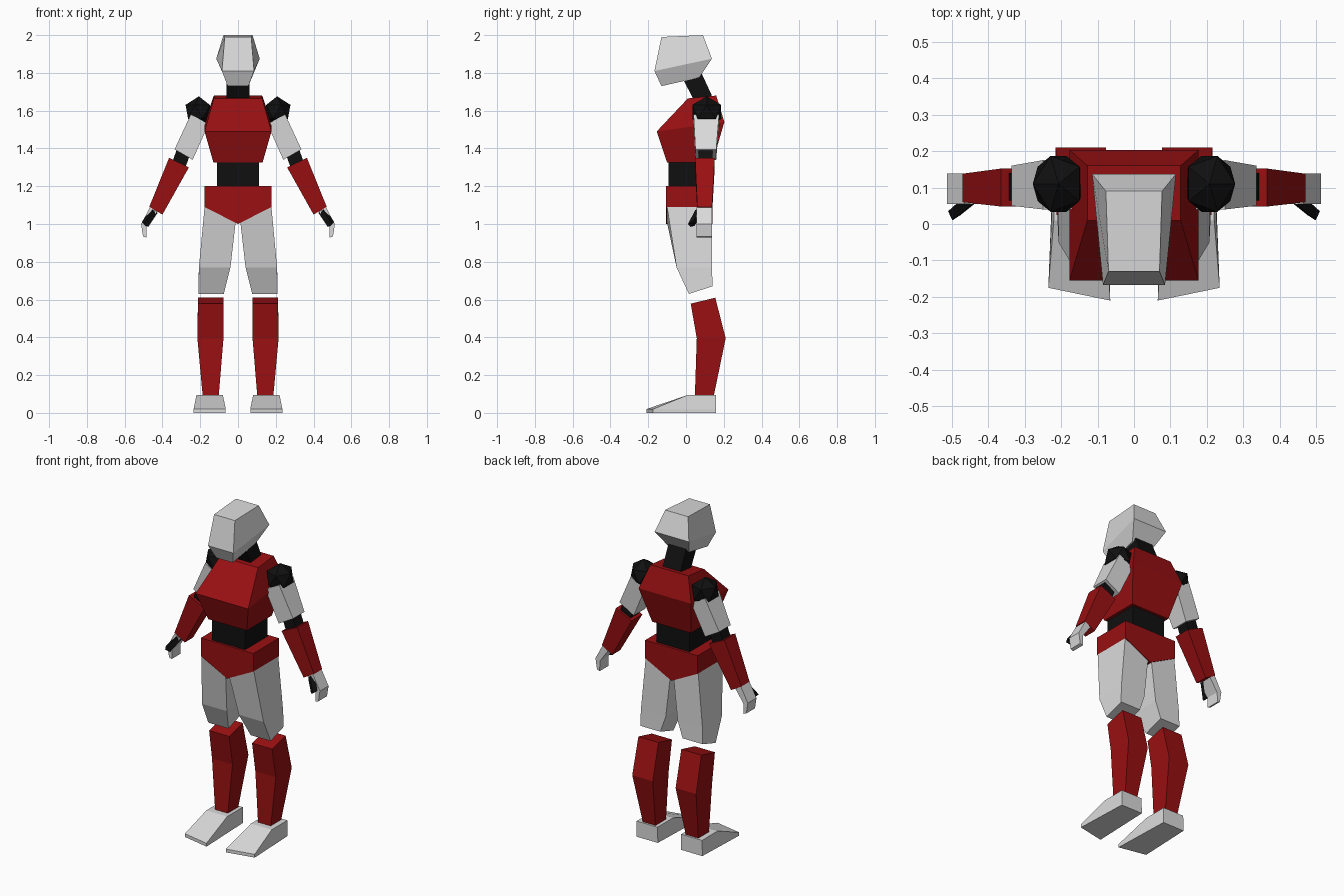
import bpy, bmesh


def material(name, rgb):
    m = bpy.data.materials.new(name)
    m.diffuse_color = (*rgb, 1)
    return m


RED = material("dark red", (0.32, 0.005, 0.006))
WHITE = material("light grey", (0.70, 0.70, 0.70))
BLACK = material("black", (0.005, 0.005, 0.005))


def finish(name, bm, mat, mirror):
    bmesh.ops.recalc_face_normals(bm, faces=bm.faces)
    me = bpy.data.meshes.new(name)
    bm.to_mesh(me)
    bm.free()
    me.materials.append(mat)
    ob = bpy.data.objects.new(name, me)
    bpy.context.collection.objects.link(ob)
    if mirror:
        ob.modifiers.new("Mirror", 'MIRROR')
    return ob


def loft(name, rings, mat, mirror=False):
    """Skin a stack of rings and cap both ends."""
    bm = bmesh.new()
    loops = [[bm.verts.new(p) for p in r] for r in rings]
    n = len(loops[0])
    for a, b in zip(loops, loops[1:]):
        for i in range(n):
            j = (i + 1) % n
            bm.faces.new((a[i], a[j], b[j], b[i]))
    bm.faces.new(loops[0])
    bm.faces.new(loops[-1])
    return finish(name, bm, mat, mirror)


def pitch(x0, x1, yf, zf, yb, zb):
    """Ring with separate heights at the front and back edges."""
    return [(x0, yf, zf), (x1, yf, zf), (x1, yb, zb), (x0, yb, zb)]


def sym(wf, wb, yf, zf, yb, zb):
    """Centred ring with front and back half widths."""
    return [(-wf, yf, zf), (wf, yf, zf), (wb, yb, zb), (-wb, yb, zb)]


def roll(outer, inner, yf, yb):
    """Ring with separate (x, z) at the outer and inner edges."""
    (xo, zo), (xi, zi) = outer, inner
    return [(xi, yf, zi), (xo, yf, zo), (xo, yb, zo), (xi, yb, zi)]


def extrude_y(name, profile, yf, yb, mat, mirror=False):
    return loft(name, [[(x, y, z) for x, z in profile] for y in (yf, yb)], mat, mirror)


# Head and neck
loft("head", [sym(0.055, 0.07, -0.13, 1.73, 0.07, 1.775),
              sym(0.085, 0.115, -0.167, 1.81, 0.137, 1.875),
              sym(0.07, 0.077, -0.13, 1.99, 0.09, 2.0)], WHITE)
loft("neck", [sym(0.06, 0.06, 0.045, 1.65, 0.137, 1.68),
              sym(0.06, 0.06, -0.015, 1.765, 0.07, 1.825)], BLACK)

# Torso
loft("chest", [sym(0.13, 0.13, -0.10, 1.325, 0.14, 1.325),
               sym(0.177, 0.177, -0.155, 1.49, 0.203, 1.54),
               sym(0.128, 0.128, 0.01, 1.665, 0.16, 1.68)], RED)
loft("waist", [sym(0.112, 0.112, -0.092, 1.19, 0.125, 1.19),
               sym(0.112, 0.112, -0.092, 1.33, 0.125, 1.33)], BLACK)
extrude_y("pelvis", [(-0.177, 1.2), (-0.177, 1.09), (0, 1.0), (0.177, 1.09), (0.177, 1.2)],
          -0.105, 0.14, RED)

# Legs
loft("thigh", [pitch(0.075, 0.21, 0.015, 0.63, 0.14, 0.67),
               pitch(0.04, 0.207, -0.05, 0.77, 0.138, 0.77),
               roll((0.176, 1.10), (0.012, 1.015), -0.102, 0.135)], WHITE, True)
loft("shin", [pitch(0.102, 0.187, 0.047, 0.09, 0.147, 0.09),
              pitch(0.077, 0.215, 0.057, 0.395, 0.21, 0.395),
              pitch(0.077, 0.212, 0.025, 0.578, 0.155, 0.61)], RED, True)

# Foot: a wedge with an angled toe, skinned from sole to top
loft("foot", [[(0.065, -0.21, 0), (0.235, -0.175, 0), (0.222, 0.16, 0), (0.078, 0.16, 0)],
              [(0.065, -0.21, 0.02), (0.232, -0.175, 0.025), (0.222, 0.01, 0.095), (0.08, 0.01, 0.095)],
              [(0.08, 0.16, 0.095), (0.222, 0.16, 0.095), (0.222, 0.155, 0.095), (0.08, 0.155, 0.095)]][:1]
     + [[(0.065, -0.21, 0.02), (0.235, -0.175, 0.02), (0.222, 0.16, 0.02), (0.078, 0.16, 0.02)],
        [(0.08, 0.01, 0.095), (0.22, 0.01, 0.095), (0.22, 0.16, 0.095), (0.08, 0.16, 0.095)]],
     WHITE, True)

# Shoulder ball
bm = bmesh.new()
bmesh.ops.create_icosphere(bm, subdivisions=1, radius=1)
bmesh.ops.scale(bm, vec=(0.079, 0.090, 0.082), verts=bm.verts)
bmesh.ops.translate(bm, vec=(0.207, 0.11, 1.594), verts=bm.verts)
finish("shoulder", bm, BLACK, True)

# Arms
loft("upper_arm", [roll((0.336, 1.395), (0.24, 1.34), 0.05, 0.16),
                   roll((0.25, 1.58), (0.155, 1.53), 0.04, 0.175)], WHITE, True)
loft("elbow", [roll((0.347, 1.33), (0.28, 1.295), 0.065, 0.14),
               roll((0.322, 1.40), (0.255, 1.365), 0.065, 0.14)], BLACK, True)
loft("forearm", [roll((0.47, 1.09), (0.40, 1.05), 0.06, 0.138),
                 roll((0.365, 1.35), (0.26, 1.30), 0.048, 0.152)], RED, True)

# Hand: bent plate with a thumb pointing forward
extrude_y("hand", [(0.465, 1.09), (0.513, 1.0), (0.503, 0.935), (0.485, 0.928),
                   (0.483, 0.99), (0.43, 1.065)], 0.055, 0.138, WHITE, True)
loft("thumb", [[(0.475, 0.025, 0.985), (0.498, 0.01, 1.0), (0.51, 0.035, 1.01), (0.488, 0.045, 0.99)],
               [(0.425, 0.065, 1.06), (0.45, 0.05, 1.075), (0.46, 0.08, 1.08), (0.435, 0.09, 1.065)]],
     BLACK, True)
